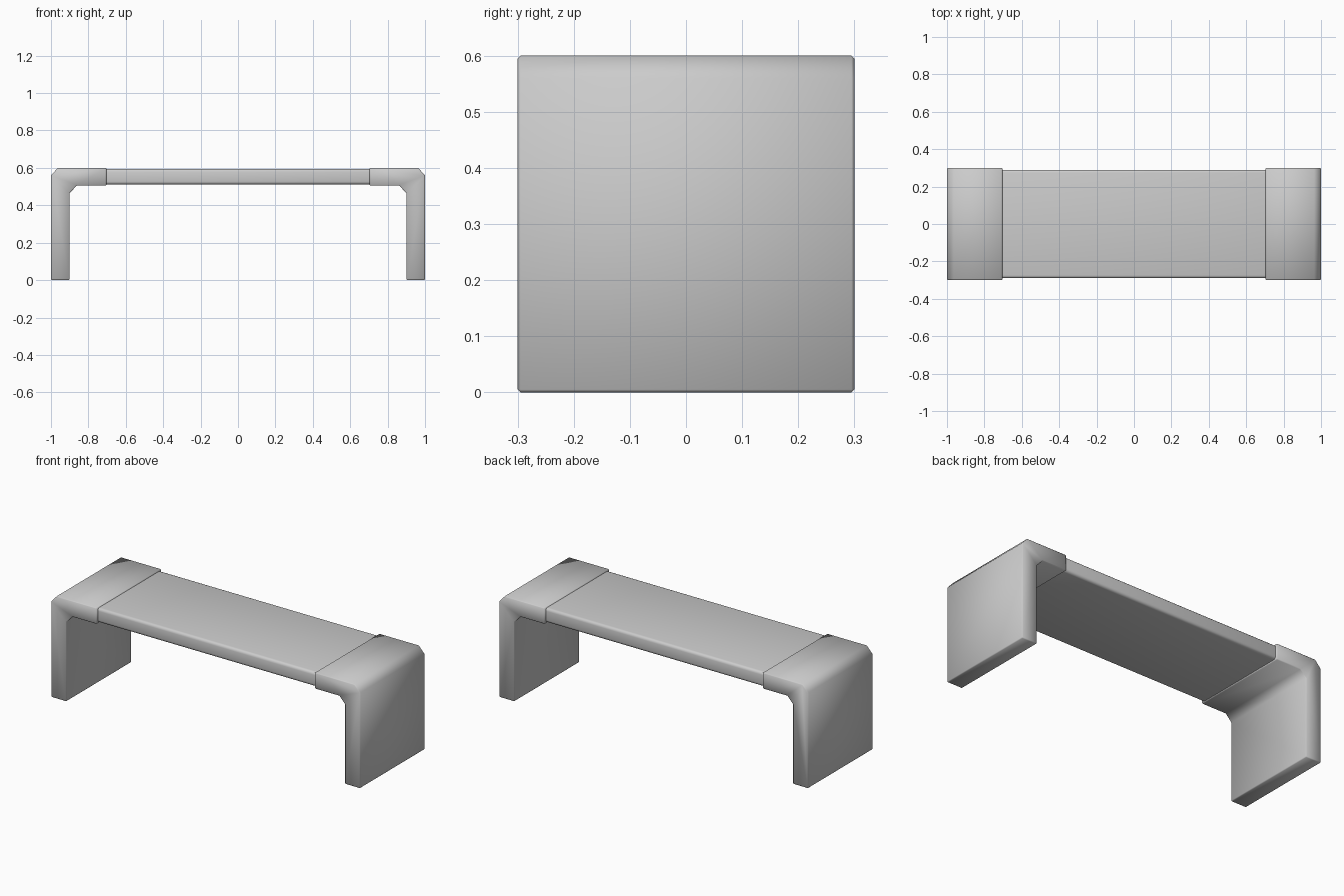
import bpy, bmesh

if "Cube" in bpy.data.objects:
    bpy.data.objects.remove(bpy.data.objects["Cube"])


def extrude_profile(name, points, axis, half, bevel, segments):
    """Prism from a 2D profile: axis 'y' uses (x, z) points, axis 'x' uses (y, z)."""
    def place(p, d):
        return (p[0], d, p[1]) if axis == 'y' else (d, p[0], p[1])
    bm = bmesh.new()
    a = [bm.verts.new(place(p, -half)) for p in points]
    b = [bm.verts.new(place(p, half)) for p in points]
    bm.faces.new(a)
    bm.faces.new(b[::-1])
    n = len(points)
    for i in range(n):
        j = (i + 1) % n
        bm.faces.new((a[i], b[i], b[j], a[j]))
    bmesh.ops.recalc_face_normals(bm, faces=bm.faces)
    mesh = bpy.data.meshes.new(name)
    bm.to_mesh(mesh)
    bm.free()
    obj = bpy.data.objects.new(name, mesh)
    bpy.context.collection.objects.link(obj)
    mod = obj.modifiers.new("soft_edges", 'BEVEL')
    mod.width = bevel
    mod.segments = segments
    mod.limit_method = 'ANGLE'
    mod.angle_limit = 1.0
    for p in mesh.polygons:
        p.use_smooth = True
    return obj


# End supports: bent slab with chamfered corner, mirrored left and right
right_profile = [(1, 0), (1, 0.56), (0.963, 0.6), (0.704, 0.6), (0.704, 0.505),
                 (0.863, 0.505), (0.9, 0.465), (0.9, 0)]
for side, s in (("left", -1), ("right", 1)):
    extrude_profile(side + "_support", [(s * x, z) for x, z in right_profile],
                    'y', 0.3, 0.005, 1)

# Seat board: thin plank with rounded long edges, tucked into the supports
seat_profile = [(-0.29, 0.511), (0.29, 0.511), (0.29, 0.595), (-0.29, 0.595)]
extrude_profile("seat_board", seat_profile, 'x', 0.72, 0.016, 3)
